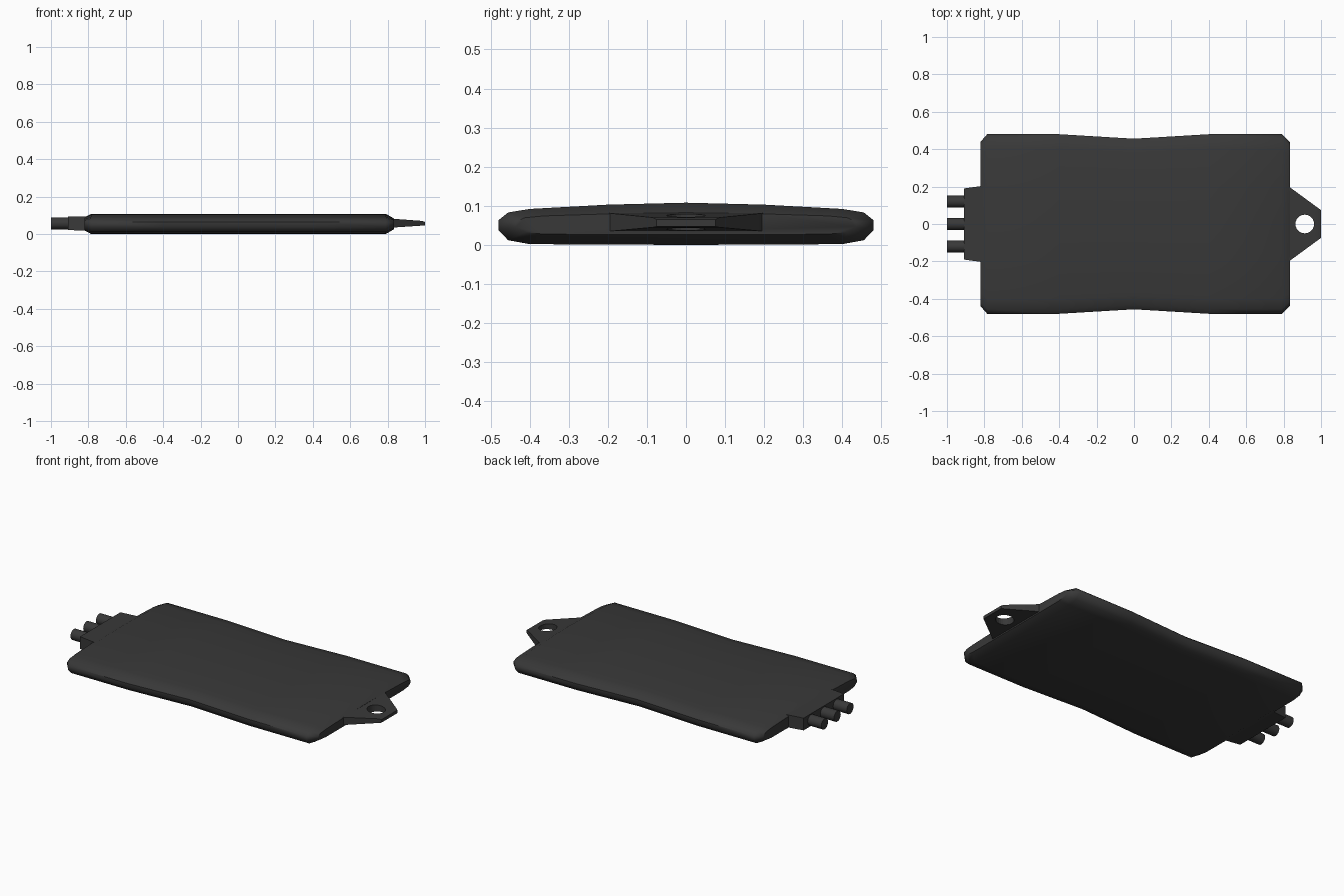
import bpy, bmesh
from math import radians

if "Cube" in bpy.data.objects:
    bpy.data.objects.remove(bpy.data.objects["Cube"])

dark = bpy.data.materials.new("dark_plastic")
dark.diffuse_color = (0.04, 0.04, 0.04, 1)
dark.use_nodes = True
dark.node_tree.nodes["Principled BSDF"].inputs["Base Color"].default_value = dark.diffuse_color


def finish(obj, angle=40):
    obj.data.materials.clear()
    obj.data.materials.append(dark)
    bpy.ops.object.select_all(action='DESELECT')
    obj.select_set(True)
    bpy.context.view_layer.objects.active = obj
    bpy.ops.object.shade_smooth_by_angle(angle=radians(angle))


def loft(name, rings):
    """Skin a row of equal-length closed rings and cap both ends."""
    bm = bmesh.new()
    loops = [[bm.verts.new(p) for p in ring] for ring in rings]
    n = len(loops[0])
    for a, b in zip(loops, loops[1:]):
        for i in range(n):
            j = (i + 1) % n
            bm.faces.new((a[i], a[j], b[j], b[i]))
    bm.faces.new(loops[0])
    bm.faces.new(loops[-1])
    bmesh.ops.recalc_face_normals(bm, faces=bm.faces)
    me = bpy.data.meshes.new(name)
    bm.to_mesh(me)
    bm.free()
    obj = bpy.data.objects.new(name, me)
    bpy.context.collection.objects.link(obj)
    return obj


def cylinder_x(name, x0, x1, y, z, r):
    bpy.ops.mesh.primitive_cylinder_add(vertices=16, radius=r, depth=x1 - x0,
                                        location=((x0 + x1) / 2, y, z),
                                        rotation=(0, radians(90), 0))
    obj = bpy.context.object
    obj.name = name
    finish(obj)


# Main case: half cross-section mirrored, lofted along x with a waist and tapered ends
MID = 0.055
half = [(0.40, 0.002), (0.455, 0.012), (0.48, 0.038), (0.48, 0.063),
        (0.455, 0.083), (0.40, 0.092), (0.20, 0.103)]
section = [(0, 0)] + half + [(0, 0.108)] + [(-y, z) for y, z in reversed(half)]
stations = [(-0.82, 0.44, 0.66), (-0.785, 0.48, 1), (-0.4, 0.48, 1), (0, 0.456, 1),
            (0.4, 0.48, 1), (0.79, 0.48, 1), (0.835, 0.435, 0.52)]
finish(loft("case", [[(x, y * w / 0.48, MID + (z - MID) * t) for y, z in section]
                     for x, w, t in stations]), 50)

# Cable collar on the left end
collar = [(-0.80, 0.205, 0.018, 0.093), (-0.91, 0.19, 0.021, 0.094)]
finish(loft("cable_collar", [[(x, -w, b), (x, w, b), (x, w, t), (x, -w, t)]
                             for x, w, b, t in collar]))

# Three cable stubs
for i, y in enumerate((-0.12, 0, 0.12)):
    cylinder_x(f"cable_{i + 1}", -1.0, -0.89, y, 0.057, 0.032)

# Hanging tab on the right end, thinning outwards, with a round hole
lug = [(0.81, 0.21, 0.033, 0.083), (0.835, 0.195, 0.035, 0.081),
       (0.985, 0.085, 0.045, 0.07), (1.0, 0.075, 0.047, 0.065)]
tab = loft("hanging_tab", [[(x, -w, b), (x, w, b), (x, w, t), (x, -w, t)]
                           for x, w, b, t in lug])
bpy.ops.mesh.primitive_cylinder_add(vertices=24, radius=0.05, depth=0.4,
                                    location=(0.913, 0, 0.05))
cutter = bpy.context.object
cutter.name = "hole_cutter"
cutter.hide_render = True
finish(tab, 30)
mod = tab.modifiers.new("hole", 'BOOLEAN')
mod.object = cutter
mod.operation = 'DIFFERENCE'
mod.solver = 'EXACT'
bpy.context.view_layer.objects.active = tab
bpy.ops.object.modifier_apply(modifier=mod.name)
bpy.data.objects.remove(cutter)
